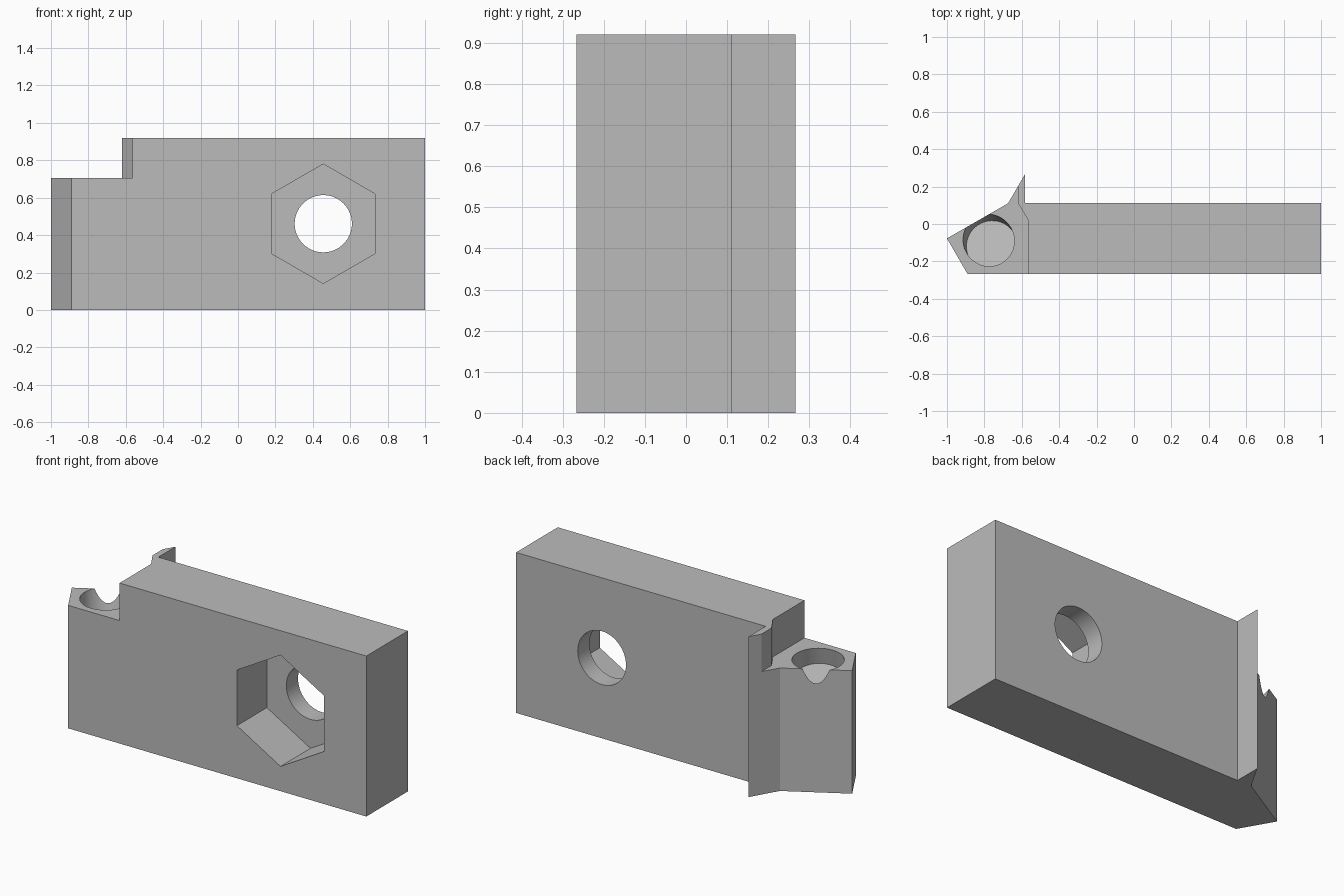
import bpy, bmesh, math
from mathutils import Vector

cube = bpy.data.objects.get("Cube")
if cube:
    bpy.data.objects.remove(cube, do_unlink=True)

steel = bpy.data.materials.new("plain grey")
steel.use_nodes = True
GREY = (0.5, 0.5, 0.5, 1)
steel.diffuse_color = GREY
steel.node_tree.nodes["Principled BSDF"].inputs["Base Color"].default_value = GREY


def finish(name, bm):
    bmesh.ops.recalc_face_normals(bm, faces=bm.faces)
    mesh = bpy.data.meshes.new(name)
    bm.to_mesh(mesh)
    bm.free()
    mesh.materials.append(steel)
    obj = bpy.data.objects.new(name, mesh)
    bpy.context.scene.collection.objects.link(obj)
    return obj


def prism(name, outline, z0, z1):
    """Extrude a plan outline from z0 to z1."""
    bm = bmesh.new()
    face = bm.faces.new([bm.verts.new((x, y, z0)) for x, y in outline])
    top = bmesh.ops.extrude_face_region(bm, geom=[face])["geom"]
    verts = [v for v in top if isinstance(v, bmesh.types.BMVert)]
    bmesh.ops.translate(bm, verts=verts, vec=(0, 0, z1 - z0))
    return finish(name, bm)


def rod(name, start, end, radius, sides, turn=0):
    """Cylinder with flat ends between two points."""
    start, end = Vector(start), Vector(end)
    axis = end - start
    bm = bmesh.new()
    bmesh.ops.create_cone(bm, cap_ends=True, segments=sides, radius1=radius,
                          radius2=radius, depth=axis.length)
    obj = finish(name, bm)
    rot = axis.to_track_quat('Z', 'Y').to_matrix().to_4x4()
    spin = rot.Rotation(turn, 4, 'Z')
    obj.data.transform(rot @ spin)
    obj.location = (start + end) / 2
    return obj


# Main block with pointed end and rear fin
FRONT, BACK = -0.266, 0.111
block = prism("clamp_block", [
    (-1, -0.077), (-0.891, FRONT), (1, FRONT), (1, BACK),
    (-0.583, BACK), (-0.583, 0.266), (-0.673, BACK)], 0, 0.92)

# Step at the pointed end
cutters = [prism("step_cutter", [
    (-1.2, -0.5), (-0.565, -0.5), (-0.565, 0.02),
    (-0.62, BACK), (-0.62, 0.4), (-1.2, 0.4)], 0.705, 1.1)]

# Hexagonal nut recess and round bore behind it
cx, cz = 0.456, 0.461
cutters.append(rod("nut_recess_cutter", (cx, -0.4, cz), (cx, 0.005, cz), 0.319, 6))
hexagon = cutters[-1]
# Point the hexagon upward
tip = max(v.co.z for v in hexagon.data.vertices)
if tip < 0.3:
    hexagon.data.transform(Vector((0, 1, 0)).to_track_quat('Z', 'Y').to_matrix().to_4x4().Rotation(math.pi / 6, 4, 'Y'))
cutters.append(rod("bore_cutter", (cx, -0.1, cz), (cx, 0.3, cz), 0.153, 64))

# Blind pocket tilted outward, breaking through the slanted rear face
mouth = Vector((-0.777, -0.087, 0.705))
tilt = math.radians(14)
axis = Vector((-0.49 * math.sin(tilt), 0.87 * math.sin(tilt), math.cos(tilt)))
cutters.append(rod("pocket_cutter", mouth - axis * 0.135, mouth + axis * 0.3, 0.136, 64))

for cutter in cutters:
    cutter.hide_render = True
    mod = block.modifiers.new(cutter.name, 'BOOLEAN')
    mod.operation = 'DIFFERENCE'
    mod.solver = 'EXACT'
    mod.object = cutter

# Bake the cuts, then drop the cutters
bpy.context.view_layer.update()
deps = bpy.context.evaluated_depsgraph_get()
baked = bpy.data.meshes.new_from_object(block.evaluated_get(deps))
block.modifiers.clear()
block.data = baked
for cutter in cutters:
    bpy.data.objects.remove(cutter, do_unlink=True)

# Smooth the round walls, keep edges sharp
bpy.ops.object.select_all(action='DESELECT')
block.select_set(True)
bpy.context.view_layer.objects.active = block
bpy.ops.object.shade_smooth_by_angle(angle=math.radians(25))
